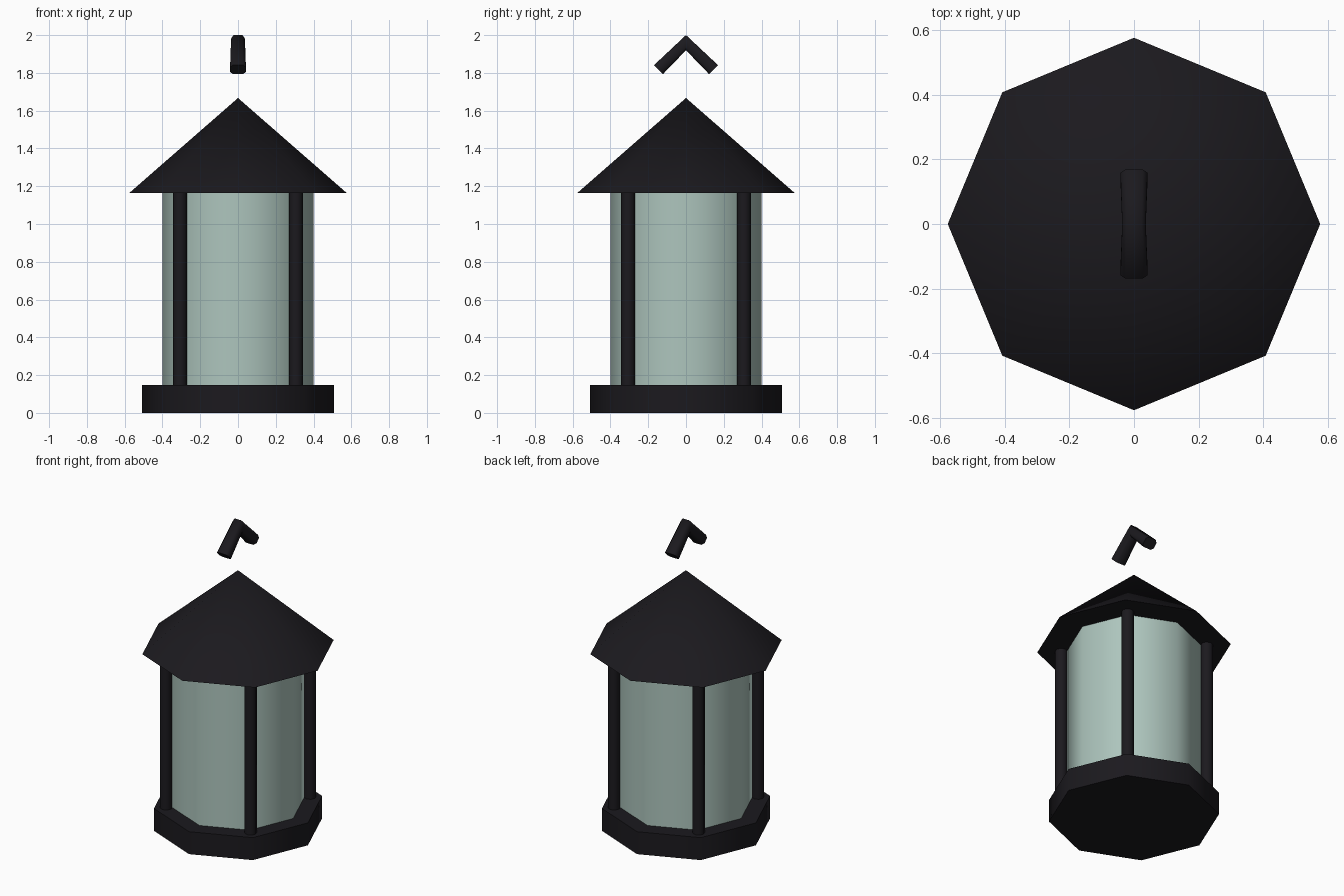
import bpy, bmesh, math
from mathutils import Vector

if "Cube" in bpy.data.objects:
    bpy.data.objects.remove(bpy.data.objects["Cube"])


def material(name, rgb):
    m = bpy.data.materials.new(name)
    m.diffuse_color = (*rgb, 1)
    m.use_nodes = True
    m.node_tree.nodes["Principled BSDF"].inputs["Base Color"].default_value = m.diffuse_color
    return m


METAL = material("dark_metal", (0.011, 0.010, 0.013))
GLASS = material("frosted_glass", (0.42, 0.56, 0.51))


def finish(ob, mat, angle=50):
    ob.data.materials.append(mat)
    bpy.ops.object.select_all(action='DESELECT')
    ob.select_set(True)
    bpy.context.view_layer.objects.active = ob
    bpy.ops.object.shade_smooth_by_angle(angle=math.radians(angle))


def prism(name, r1, r2, z0, z1, mat, x=0, y=0, sides=8):
    """Tapered column with a corner on the +x axis."""
    bm = bmesh.new()
    rings = []
    for r, z in ((r1, z0), (r2, z1)):
        n = sides if r > 0 else 1
        rings.append([bm.verts.new((r * math.cos(math.tau * i / sides),
                                    r * math.sin(math.tau * i / sides), z)) for i in range(n)])
    low, top = rings
    for i in range(sides):
        j = (i + 1) % sides
        bm.faces.new((low[i], low[j], top[0]) if len(top) == 1
                     else (low[i], low[j], top[j], top[i]))
    bm.faces.new(low[::-1])
    if len(top) > 1:
        bm.faces.new(top)
    me = bpy.data.meshes.new(name)
    bm.to_mesh(me)
    bm.free()
    ob = bpy.data.objects.new(name, me)
    ob.location = (x, y, 0)
    bpy.context.collection.objects.link(ob)
    finish(ob, mat)
    return ob


# Base, glass body and pointed roof
prism("base", 0.507, 0.507, 0, 0.147, METAL)
prism("glass_body", 0.40, 0.40, 0.147, 1.163, GLASS)
prism("roof", 0.577, 0, 1.163, 1.667, METAL)

# Four corner posts on the diagonals
for k, (sx, sy) in enumerate(((1, 1), (-1, 1), (-1, -1), (1, -1))):
    prism(f"post_{k + 1}", 0.037, 0.037, 0.147, 1.163, METAL, sx * 0.307, sy * 0.307)

# Bent hanging handle: chamfered bar swept over three stations
section = [(0.042, -0.018), (0.042, 0.018), (0.027, 0.0335), (-0.027, 0.0335),
           (-0.042, 0.018), (-0.042, -0.018), (-0.027, -0.0335), (0.027, -0.0335)]
d = math.sqrt(0.5)
# each station: centre y, centre z, outward direction, x scale, thickness scale
stations = [(-0.1455, 1.8175, Vector((0, -d, d)), 1, 1),
            (0, 1.96, Vector((0, 0, 1)), 0.87, 1.2),
            (0.1455, 1.8175, Vector((0, d, d)), 1, 1)]
bm = bmesh.new()
rings = [[bm.verts.new(Vector((u * su, y, z)) + out * v * sv) for u, v in section]
         for y, z, out, su, sv in stations]
for a, b in zip(rings, rings[1:]):
    for i in range(8):
        j = (i + 1) % 8
        bm.faces.new((a[i], a[j], b[j], b[i]))
bm.faces.new(rings[0])
bm.faces.new(rings[-1])
bmesh.ops.recalc_face_normals(bm, faces=bm.faces)
me = bpy.data.meshes.new("handle")
bm.to_mesh(me)
bm.free()
handle = bpy.data.objects.new("handle", me)
bpy.context.collection.objects.link(handle)
finish(handle, METAL, 60)
